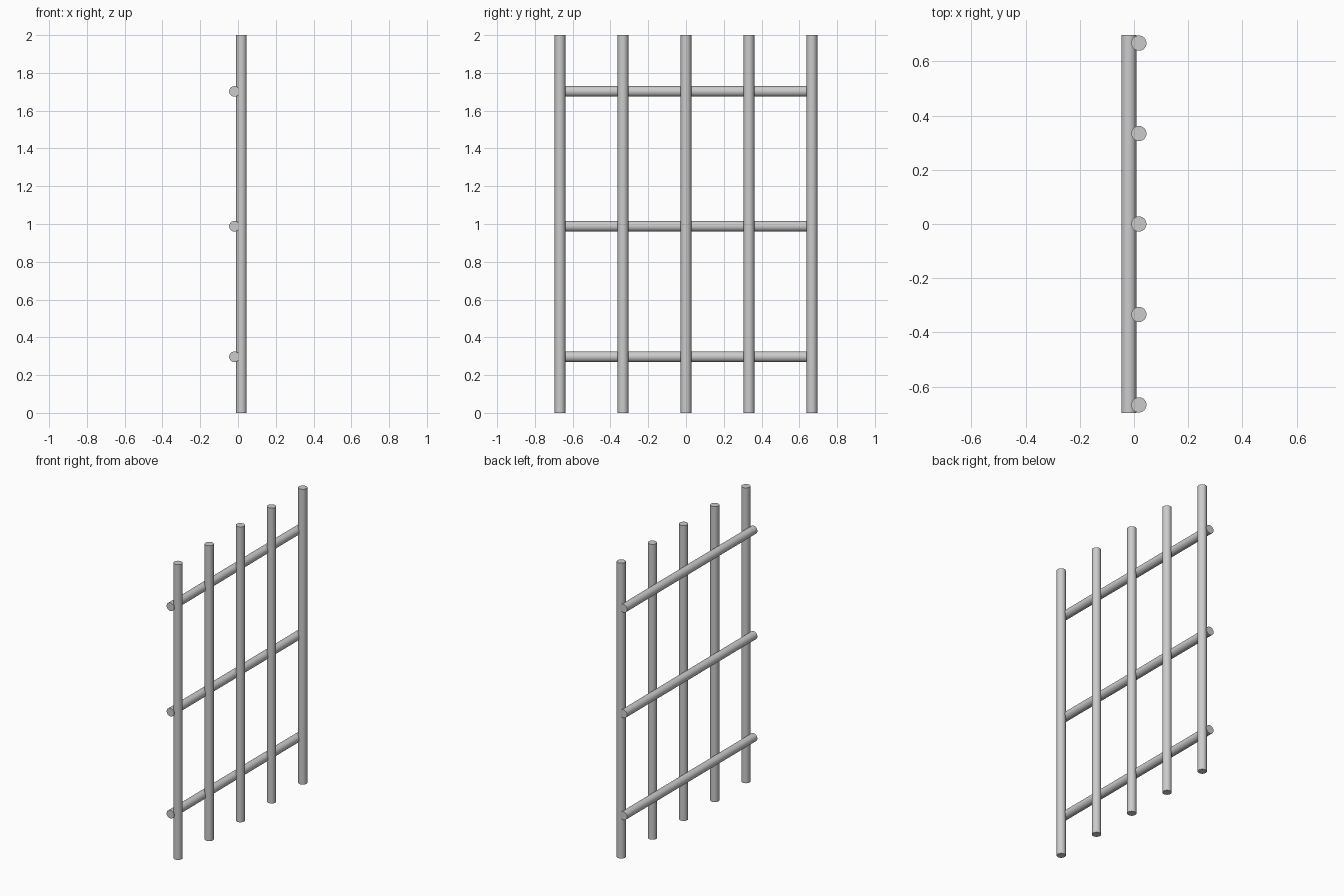
import bpy
from math import pi

if "Cube" in bpy.data.objects:
    bpy.data.objects.remove(bpy.data.objects["Cube"])

RADIUS = 0.028


def rod(name, location, length, rotation=(0, 0, 0)):
    bpy.ops.mesh.primitive_cylinder_add(vertices=32, radius=RADIUS, depth=length,
                                        location=location, rotation=rotation)
    bpy.context.object.name = name
    bpy.ops.object.shade_smooth_by_angle()


# Upright bars, evenly spaced along the front face
for i in range(5):
    rod(f"upright_bar_{i + 1}", (0.018, (i - 2) * 0.3335, 1.0), 2.0)

# Cross bars behind, slightly overlapping the uprights
for i, z in enumerate((0.297, 0.988, 1.702)):
    rod(f"cross_bar_{i + 1}", (-0.019, 0, z), 1.393, (pi / 2, 0, 0))
